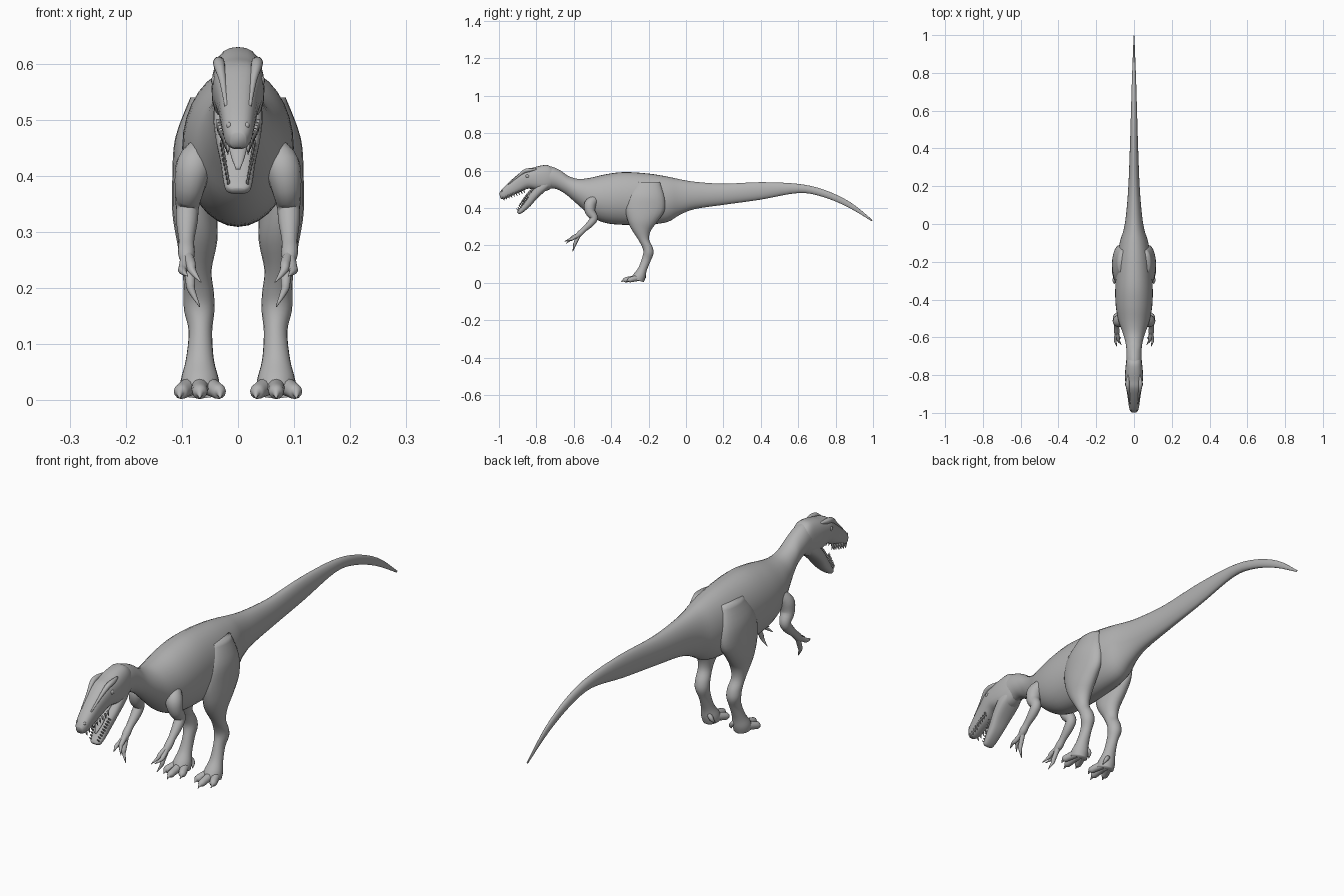
import bpy, bmesh, math
from mathutils import Vector

skin = bpy.data.materials.new("grey skin")
skin.diffuse_color = (0.45, 0.45, 0.45, 1)


def smooth_path(rows, steps):
    """Catmull-Rom interpolation of station tuples."""
    out = []
    n = len(rows)
    for i in range(n - 1):
        a, b, c, d = rows[max(i - 1, 0)], rows[i], rows[i + 1], rows[min(i + 2, n - 1)]
        for s in range(steps):
            t = s / steps
            out.append([0.5 * (2 * q + (r - p) * t + (2 * p - 5 * q + 4 * r - u) * t * t
                               + (3 * q - p - 3 * r + u) * t ** 3)
                        for p, q, r, u in zip(a, b, c, d)])
    out.append(list(rows[-1]))
    return out


def skin_rings(bm, rings):
    vs = [[bm.verts.new(p) for p in ring] for ring in rings]
    k = len(vs[0])
    for a, b in zip(vs, vs[1:]):
        for i in range(k):
            bm.faces.new((a[i], a[(i + 1) % k], b[(i + 1) % k], b[i]))
    bm.faces.new(vs[0])
    bm.faces.new(vs[-1])


def finish(name, bm, mirror=False):
    bmesh.ops.recalc_face_normals(bm, faces=bm.faces)
    me = bpy.data.meshes.new(name)
    bm.to_mesh(me)
    bm.free()
    for p in me.polygons:
        p.use_smooth = True
    me.materials.append(skin)
    ob = bpy.data.objects.new(name, me)
    bpy.context.collection.objects.link(ob)
    if mirror:
        ob.modifiers.new("mirror", 'MIRROR')
    return ob


def loft(name, rows, x=None, power=1.0, sides=24, steps=4, mirror=False):
    """Stations: (upper y, z, lower y, z, half width[, centre x])."""
    def sp(v):
        return math.copysign(abs(v) ** power, v)
    rings = []
    for r in smooth_path(rows, steps):
        cx = r[5] if len(r) > 5 else 0
        a, b = Vector((cx, r[0], r[1])), Vector((cx, r[2], r[3]))
        c, h = (a + b) / 2, (a - b) / 2
        rings.append([c + h * sp(math.cos(t)) + Vector((r[4] * sp(math.sin(t)), 0, 0))
                      for t in (2 * math.pi * i / sides for i in range(sides))])
    bm = bmesh.new()
    skin_rings(bm, rings)
    return finish(name, bm, mirror)


def tube(bm, rows, sides=12, steps=3, flat=1.0):
    """Round limb through points (x, y, z, radius)."""
    pts = smooth_path(rows, steps)
    rings = []
    for i, p in enumerate(pts):
        t = Vector(pts[min(i + 1, len(pts) - 1)][:3]) - Vector(pts[max(i - 1, 0)][:3])
        n = t.cross(Vector((1, 0, 0))).normalized()
        m = t.cross(n).normalized()
        r = max(p[3], 0.0005)
        rings.append([Vector(p[:3]) + n * r * flat * math.cos(a) + m * r * math.sin(a)
                      for a in (2 * math.pi * k / sides for k in range(sides))])
    skin_rings(bm, rings)


# tail, trunk and neck
loft("body", [
    (.998, .335, .992, .330, .002), (.88, .430, .865, .405, .007),
    (.74, .497, .73, .460, .012), (.60, .529, .60, .480, .016),
    (.40, .538, .40, .445, .022), (.20, .530, .20, .417, .030),
    (.05, .540, .05, .395, .042), (-.03, .553, -.03, .365, .055),
    (-.10, .568, -.10, .325, .076), (-.20, .584, -.20, .312, .090),
    (-.33, .592, -.33, .310, .099), (-.43, .580, -.43, .320, .097),
    (-.52, .560, -.50, .350, .083), (-.58, .556, -.555, .397, .063),
    (-.63, .572, -.60, .437, .048), (-.67, .600, -.645, .475, .041),
    (-.72, .622, -.695, .502, .041), (-.77, .625, -.75, .505, .040),
    (-.81, .600, -.79, .520, .030)], sides=32)

# skull with upper jaw
loft("skull", [
    (-.70, .600, -.69, .530, .030), (-.735, .628, -.715, .508, .040),
    (-.78, .626, -.755, .490, .046), (-.83, .612, -.80, .497, .047),
    (-.87, .600, -.845, .503, .044), (-.915, .566, -.885, .486, .036),
    (-.96, .525, -.93, .466, .030), (-.988, .495, -.97, .449, .024),
    (-.999, .476, -.991, .450, .014)], power=0.78)

# lower jaw, hanging open
loft("lower_jaw", [
    (-.765, .565, -.715, .520, .038), (-.80, .520, -.745, .496, .044),
    (-.827, .485, -.795, .452, .040), (-.855, .450, -.83, .412, .032),
    (-.884, .408, -.862, .384, .027), (-.900, .386, -.885, .369, .022),
    (-.903, .378, -.897, .370, .012)], power=0.75)

# tongue
bm = bmesh.new()
tube(bm, [(0, -.80, .51, .018), (0, -.835, .487, .018), (0, -.868, .445, .015),
          (0, -.893, .412, .004)], flat=0.35)
finish("tongue", bm)

# teeth along both jaws
bm = bmesh.new()
for i in range(9):
    t = i / 8
    y, z, x = -.978 + .11 * t, .456 + .04 * t, .018 + .018 * t
    tube(bm, [(x, y, z + .004, .004), (x, y + .003, z - .008, .003), (x, y + .008, z - .018, .0005)], 6, 1)
    y, z, x = -.896 + .05 * t, .388 + .07 * t, .017 + .012 * t
    tube(bm, [(x, y + .004, z - .004, .0035), (x, y - .006, z + .004, .0025), (x, y - .012, z + .011, .0005)], 6, 1)
finish("teeth", bm, True)

# brow ridges running down the snout
bm = bmesh.new()
tube(bm, [(.030, -.80, .607, .004), (.034, -.835, .603, .010), (.033, -.865, .596, .010),
          (.027, -.90, .568, .006), (.021, -.95, .525, .003)])
finish("brow_ridges", bm, True)


def beads(name, centre, scale):
    b = bmesh.new()
    bmesh.ops.create_uvsphere(b, u_segments=12, v_segments=8, radius=1)
    for v in b.verts:
        v.co = Vector(centre) + Vector([c * s for c, s in zip(v.co, scale)])
    finish(name, b, True)


beads("eyes", (.041, -.848, .570), (.007, .010, .009))
beads("nostrils", (.016, -.983, .490), (.005, .007, .006))

# hind legs: thigh, shin, ankle and metatarsus
loft("hind_legs", [
    (-.26, .540, -.14, .540, .025, .060), (-.305, .475, -.115, .460, .038, .074),
    (-.325, .410, -.115, .385, .040, .077), (-.315, .345, -.155, .325, .040, .077),
    (-.295, .293, -.190, .275, .036, .073), (-.258, .235, -.197, .230, .026, .073),
    (-.236, .195, -.178, .190, .027, .070), (-.228, .165, -.174, .155, .027, .069),
    (-.236, .130, -.190, .115, .021, .067), (-.255, .080, -.210, .065, .025, .068),
    (-.282, .045, -.217, .028, .034, .068), (-.295, .022, -.225, .004, .034, .068)],
    sides=20, mirror=True)

# toes with claws
bm = bmesh.new()
for dx, tip in ((-.036, -.318), (0, -.348), (.036, -.318)):
    x = .068
    base = -.25
    tube(bm, [(x + dx * .35, base, .028, .017), (x + dx * .75, base + (tip - base) * .5, .020, .015),
              (x + dx * .95, base + (tip - base) * .78, .015, .013),
              (x + dx, base + (tip - base) * .88, .012, .006), (x + dx, tip, .004, .001)])
tube(bm, [(.055, -.225, .045, .010), (.042, -.222, .030, .008), (.036, -.235, .012, .001)], 8)
finish("toes", bm, True)

# arms
bm = bmesh.new()
tube(bm, [(.062, -.485, .450, .024), (.078, -.512, .420, .032), (.086, -.512, .380, .027),
          (.090, -.492, .347, .021), (.091, -.510, .318, .019), (.092, -.545, .285, .014),
          (.092, -.568, .263, .015), (.090, -.590, .243, .010)], 16, 4)
finish("arms", bm, True)

# fingers with claws
bm = bmesh.new()
for mid, tip in (((.084, -.607, .242), (.066, -.640, .211)),
                 ((.097, -.607, .236), (.090, -.650, .222)),
                 ((.085, -.592, .213), (.068, -.606, .167))):
    k = [a + (b - a) * .35 for a, b in zip(mid, tip)]
    k[0] += .004
    tube(bm, [(.091, -.568, .262, .010), (*mid, .009), (*k, .007), (*tip, .001)], 10, 3)
finish("fingers", bm, True)
